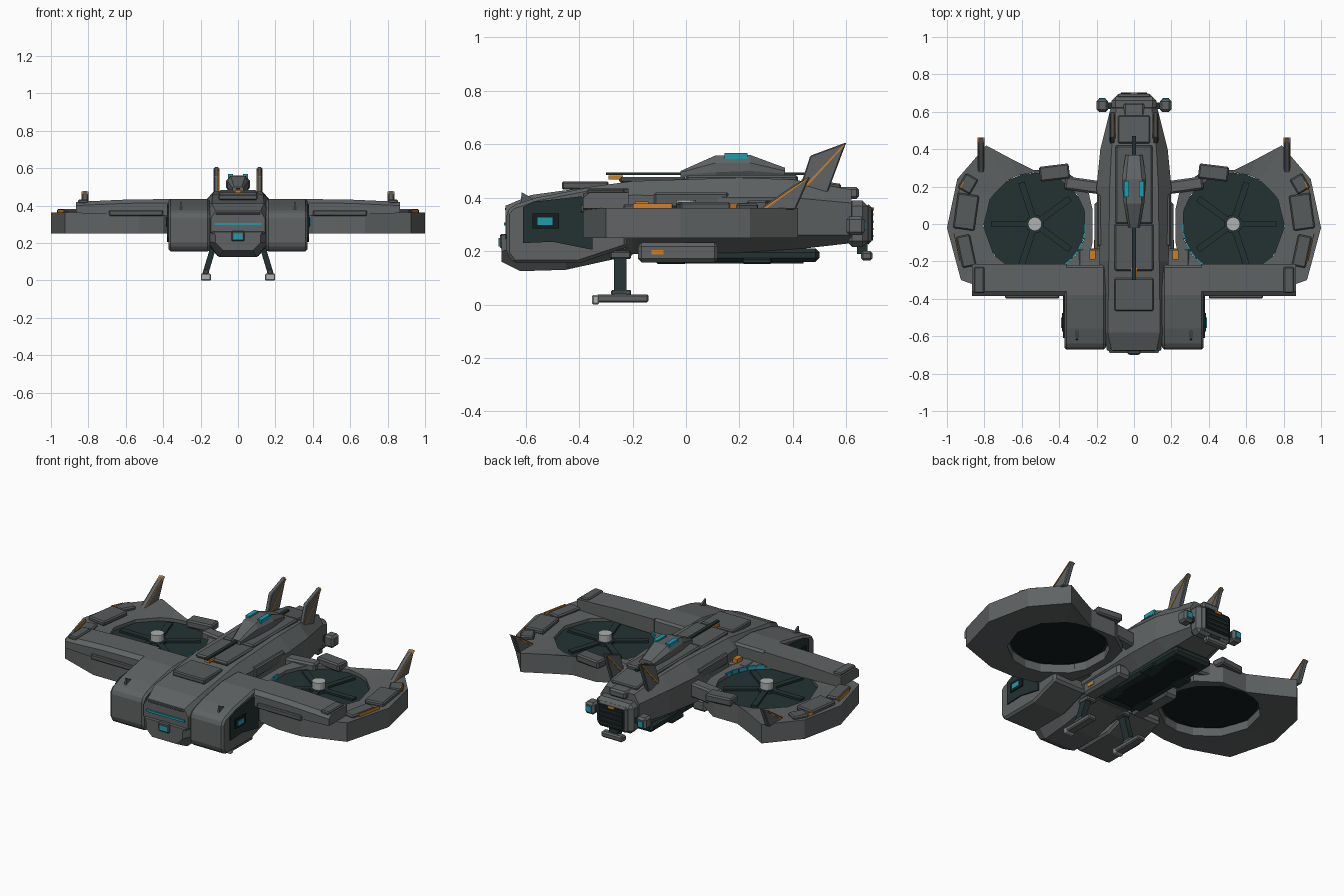
import bpy, bmesh, math
from mathutils import Vector, Matrix

if "Cube" in bpy.data.objects:
    bpy.data.objects.remove(bpy.data.objects["Cube"])


def material(name, r, g, b):
    m = bpy.data.materials.new(name)
    m.diffuse_color = (r, g, b, 1)
    m.use_nodes = True
    m.node_tree.nodes["Principled BSDF"].inputs["Base Color"].default_value = m.diffuse_color
    return m


GREY = material("gunmetal", .115, .124, .126)
MID = material("panel grey", .095, .104, .106)
DARK = material("dark teal grey", .017, .031, .032)
BLACK = material("near black", .008, .012, .012)
TEAL = material("teal light", .014, .33, .43)
ORANGE = material("orange", .62, .21, .02)
PALE = material("pale metal", .42, .44, .43)


def finish(name, bm, mat, bevel=0, mirror=False):
    bmesh.ops.recalc_face_normals(bm, faces=bm.faces)
    me = bpy.data.meshes.new(name)
    bm.to_mesh(me)
    bm.free()
    me.materials.append(mat)
    ob = bpy.data.objects.new(name, me)
    bpy.context.collection.objects.link(ob)
    if bevel:
        b = ob.modifiers.new("bevel", 'BEVEL')
        b.width, b.segments, b.limit_method = bevel, 1, 'ANGLE'
    if mirror:
        ob.modifiers.new("mirror", 'MIRROR').use_mirror_merge = False
    return ob


def box(name, lo, hi, mat, bevel=0, mirror=False, turn=0, tilt=0):
    """Box from corner to corner, turned about its own z and tilted about x."""
    lo, hi = Vector(lo), Vector(hi)
    size = hi - lo
    bm = bmesh.new()
    mtx = (Matrix.Translation((lo + hi) / 2) @ Matrix.Rotation(math.radians(turn), 4, 'Z')
           @ Matrix.Rotation(math.radians(tilt), 4, 'X') @ Matrix.Diagonal((*size, 1)))
    bmesh.ops.create_cube(bm, size=1, matrix=mtx)
    return finish(name, bm, mat, bevel, mirror)


def loft(name, rings, mat, bevel=0, mirror=False):
    bm = bmesh.new()
    loops = [[bm.verts.new(p) for p in r] for r in rings]
    n = len(loops[0])
    for a, b in zip(loops, loops[1:]):
        for i in range(n):
            bm.faces.new((a[i], a[(i + 1) % n], b[(i + 1) % n], b[i]))
    bm.faces.new(loops[0])
    bm.faces.new(loops[-1])
    return finish(name, bm, mat, bevel, mirror)


def side_profile(name, pts, x0, x1, mat, bevel=0, mirror=True):
    return loft(name, [[(x, y, z) for y, z in pts] for x in (x0, x1)], mat, bevel, mirror)


def section(y, w, tw, bw, zb, zl, zh, zt):
    half = [(bw, zb), (w, zl), (w, zh), (tw, zt)]
    return [(x, y, z) for x, z in half] + [(-x, y, z) for x, z in reversed(half)]


# Fuselage and chin
loft("hull", [section(*s) for s in (
    (-.675, .145, .12, .10, .22, .26, .33, .37), (-.58, .16, .14, .11, .20, .25, .37, .41),
    (-.20, .185, .135, .12, .19, .25, .41, .462), (.20, .20, .13, .12, .19, .25, .40, .475),
    (.40, .18, .12, .11, .205, .26, .40, .468), (.62, .125, .095, .09, .23, .26, .38, .43))], GREY)
loft("chin", [section(*s) for s in (
    (-.69, .12, .13, .08, .16, .20, .24, .26), (-.62, .165, .16, .10, .125, .21, .25, .27),
    (-.45, .165, .16, .11, .13, .20, .25, .27), (-.20, .14, .14, .10, .185, .21, .24, .26))], GREY)
box("nose_visor", (-.125, -.682, .295), (.125, -.672, .308), TEAL)
box("nose_lamp_frame", (-.036, -.697, .21), (.036, -.66, .265), MID, .006)
box("nose_lamp", (-.024, -.701, .218), (.024, -.694, .25), TEAL)
box("nose_brow", (-.13, -.678, .34), (.13, -.6, .375), MID, .015)

# Roof panels, spine and sensor hump
box("front_roof_panel", (-.105, -.465, .43), (.105, -.29, .461), MID, .006)
box("roof_panel", (-.105, -.25, .455), (.105, .0, .478), MID, .008)
box("rear_roof_panel", (-.10, .0, .455), (.10, .42, .484), MID, .008)
box("tail_roof_panel", (-.085, .43, .43), (.085, .58, .462), MID, .006, tilt=-8)
box("shoulder_panel", (.145, -.12, .36), (.197, .16, .42), MID, .008, True)
box("spine_mast", (-.01, -.30, .485), (.01, .47, .495), DARK)
box("spine_marker", (-.016, -.29, .468), (.016, -.235, .483), ORANGE)
loft("sensor_hump", [section(*s) for s in (
    (-.02, .03, .02, .03, .475, .485, .495, .50), (.11, .055, .04, .045, .475, .495, .53, .558),
    (.24, .065, .042, .05, .475, .50, .53, .56), (.37, .045, .03, .04, .475, .49, .50, .512))], GREY)
box("hump_window", (.027, .145, .545), (.053, .23, .568), TEAL, 0, True)

# Cheek intakes with dark outer faces
cheek = [(-.672, .19), (-.672, .345), (-.65, .37), (-.56, .40), (-.38, .435),
         (-.22, .435), (-.22, .215), (-.40, .155), (-.645, .155)]
side_profile("cheek", cheek, .15, .372, GREY, .012)
side_profile("cheek_side", [(-.61, .23), (-.61, .365), (-.57, .385), (-.39, .405), (-.35, .36),
                            (-.35, .205), (-.5, .235)], .368, .379, DARK)
box("cheek_lamp_frame", (.374, -.575, .285), (.386, -.475, .34), BLACK, 0, True)
box("cheek_lamp", (.38, -.555, .297), (.389, -.50, .325), TEAL, 0, True)
side_profile("cheek_fin", [(-.62, .37), (-.56, .39), (-.615, .42)], .30, .31, MID)

# Wings over the front of the fans
wing = [[(x, -.385, zl), (x, -.215, zl), (x, -.215, zh), (x, -.36, zh), (x, -.385, zh - .02)]
        for x, zl, zh in ((.36, .345, .435), (.60, .35, .432), (.865, .36, .42))]
loft("wing", wing, GREY, 0, True)
box("wing_front_rib", (.40, -.397, .345), (.69, -.37, .375), MID, .005, True)
box("wing_cap", (.80, -.37, .41), (.855, -.23, .432), MID, .006, True)

# Fan shrouds: irregular outer edge around a round opening
CX, R, ZB, ZT = .53, .275, .25, .362
outer = [(1, -.02), (.945, .24), (.79, .42), (.65, .345), (.54, .29), (.38, .29), (.25, .2),
         (.222, .08), (.222, -.1), (.25, -.22), (.4, -.36), (.53, -.385), (.68, -.385), (.925, -.3)]
bm = bmesh.new()
rings = []
for k, z in ((1, ZB), (1, ZT), (0, ZT - .008), (0, ZB + .005)):
    ring = []
    for x, y in outer:
        d = Vector((x - CX, y)).normalized() * R
        ring.append(bm.verts.new((x, y, z) if k else (CX + d.x, d.y, z)))
    rings.append(ring)
n = len(outer)
for a, b in zip(rings, rings[1:] + rings[:1]):
    for i in range(n):
        bm.faces.new((a[i], a[(i + 1) % n], b[(i + 1) % n], b[i]))
finish("fan_shroud", bm, GREY, 0, True)


def cylinder(name, r, z0, z1, sides, mat):
    rings = [[(CX + r * math.cos(i * math.tau / sides), r * math.sin(i * math.tau / sides), z)
              for i in range(sides)] for z in (z0, z1)]
    return loft(name, rings, mat, 0, True)


cylinder("fan_disc", .274, .305, .335, 24, DARK)
cylinder("fan_disc_underside", .255, .298, .305, 24, BLACK)
cylinder("fan_hub", .037, .335, .392, 16, PALE)
cylinder("fan_hub_collar", .05, .335, .352, 16, DARK)
for i in range(5):
    a = i * math.tau / 5
    c = Vector((CX + .135 * math.cos(a), .135 * math.sin(a), .345))
    h = Vector((.098, .017, .006))
    box("fan_blade", c - h, c + h, DARK, 0, True, turn=math.degrees(a))

# Teal glow strips inside the opening
for a0 in range(184, 250, 11):
    a = math.radians(a0)
    c = Vector((CX + .268 * math.cos(a), .268 * math.sin(a), .350))
    h = Vector((.004, .021, .012))
    box("fan_glow", c - h, c + h, TEAL, 0, True, turn=a0)

# Shroud plates, trim and arms to the hull
box("outer_plate", (.84, -.03, .355), (.955, .16, .383), MID, .007, True, turn=8)
box("corner_plate", (.85, .17, .355), (.925, .26, .378), MID, .007, True, turn=30)
box("lower_plate", (.86, -.23, .355), (.935, -.06, .376), MID, .007, True, turn=-12)
box("rear_plate", (.345, .235, .345), (.505, .315, .39), MID, .008, True, turn=-7)
box("rear_arm", (.15, .17, .29), (.37, .24, .375), GREY, .01, True, turn=8)
box("front_arm", (.15, -.24, .27), (.30, -.13, .36), GREY, .01, True)
box("arm_marker", (.207, -.19, .355), (.237, -.14, .385), ORANGE, 0, True)
box("outer_trim", (.944, -.20, .36), (.949, -.05, .379), ORANGE, 0, True, turn=-12)
box("rim_trim", (.925, .16, .36), (.93, .23, .381), ORANGE, 0, True, turn=25)

# Fins on the shrouds and tail, with orange trim
side_profile("shroud_fin", [(.27, .355), (.41, .355), (.465, .48), (.40, .445)], .803, .833, GREY, .005)
side_profile("shroud_fin_trim", [(.29, .362), (.305, .362), (.462, .475), (.455, .475)], .80, .836, ORANGE)
side_profile("tail_fin", [(.42, .42), (.53, .42), (.60, .607), (.465, .557)], .103, .127, GREY, .004)
side_profile("tail_fin_trim", [(.43, .43), (.442, .43), (.596, .598), (.589, .598)], .10, .13, ORANGE)

# Tail engine and its small thrusters
box("engine_block", (-.12, .60, .215), (.12, .682, .39), GREY, .022)
box("engine_frame", (-.095, .67, .225), (.095, .695, .375), MID, .012)
box("engine_grille", (-.078, .69, .24), (.078, .699, .36), BLACK)
for i in range(4):
    z = .252 + i * .027
    box("grille_bar", (-.07, .696, z), (.07, .702, z + .008), DARK)
box("engine_marker", (-.02, .695, .352), (.02, .703, .364), ORANGE)
box("top_thruster", (-.055, .565, .395), (.055, .648, .44), GREY, .01)
box("bottom_thruster", (-.07, .655, .165), (.07, .698, .20), GREY, .008)
box("bottom_thruster_stem", (-.03, .64, .19), (.03, .68, .23), DARK)
box("side_thruster", (.138, .60, .26), (.20, .668, .33), GREY, .012, True)
box("side_thruster_stem", (.10, .615, .28), (.145, .65, .31), DARK, 0, True)
box("side_thruster_lamp", (.152, .664, .28), (.186, .673, .31), TEAL, 0, True)

# Belly slab and side pods
box("belly_slab", (-.125, -.16, .16), (.125, .50, .21), DARK, .015)
box("belly_hatch", (-.075, -.10, .153), (.075, .44, .161), BLACK)
box("belly_pod", (.12, -.18, .158), (.21, .12, .232), GREY, .014, True)
box("belly_pod_marker", (.206, -.13, .187), (.214, -.085, .205), ORANGE, 0, True)
for y in (-.11, .21):
    box("belly_rib", (.06, y, .151), (.135, y + .11, .175), DARK, .006, True)

# Landing legs
loft("leg", [[(x - .016, -.27, z), (x + .016, -.27, z), (x + .016, -.222, z), (x - .016, -.222, z)]
             for x, z in ((.175, .035), (.125, .20))], DARK, 0, True)
box("leg_collar", (.09, -.285, .17), (.15, -.205, .20), MID, .006, True)
box("foot", (.146, -.335, .008), (.197, -.14, .038), GREY, .006, True)
box("foot_ankle", (.155, -.28, .035), (.188, -.205, .055), MID, .005, True)
box("foot_toe", (.144, -.352, .0), (.199, -.325, .036), PALE, .005, True)
